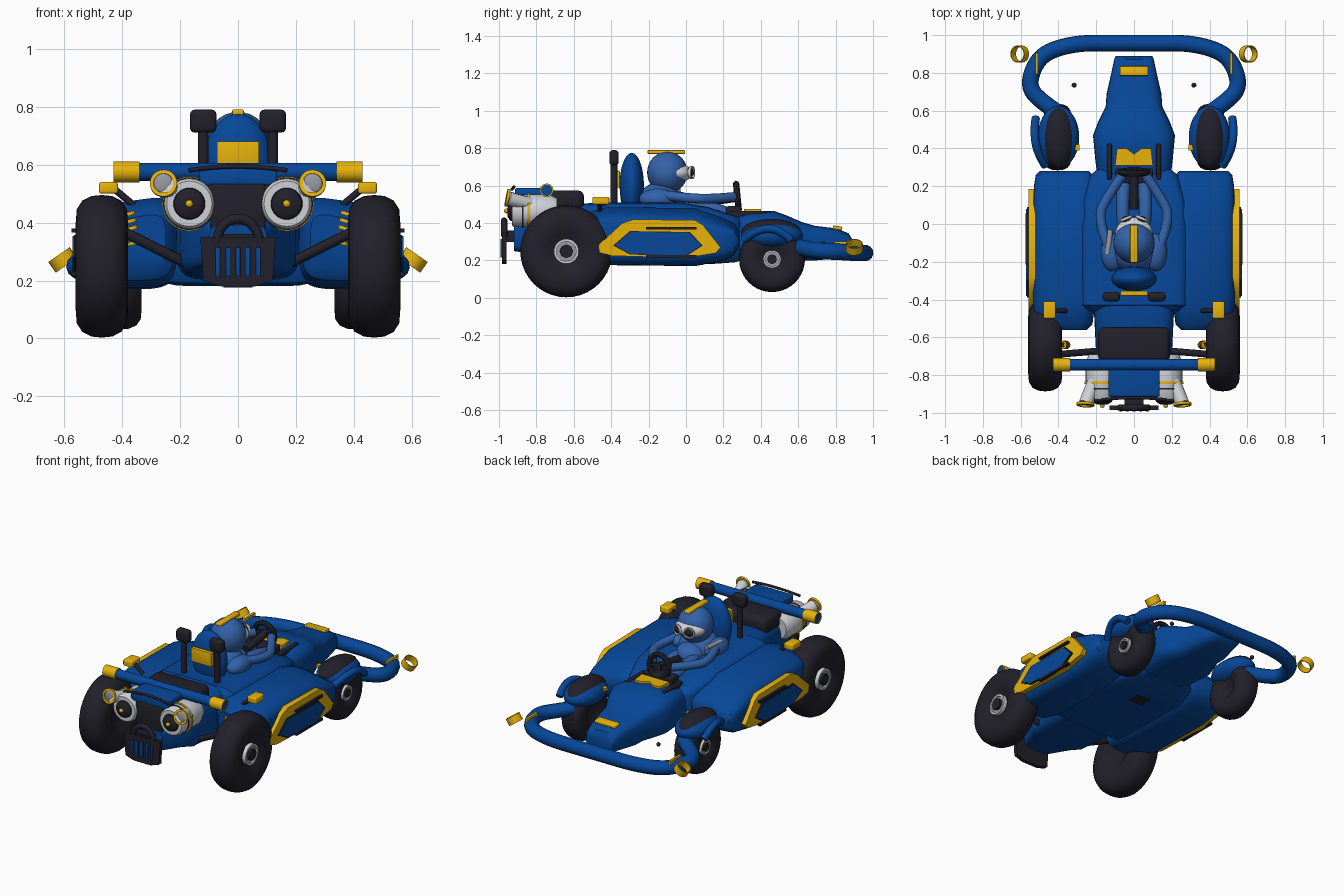
import bpy, bmesh, math
from mathutils import Vector, Matrix

if "Cube" in bpy.data.objects:
    bpy.data.objects.remove(bpy.data.objects["Cube"])


def material(name, rgb):
    m = bpy.data.materials.new(name)
    m.diffuse_color = (*rgb, 1)
    m.use_nodes = True
    m.node_tree.nodes["Principled BSDF"].inputs["Base Color"].default_value = m.diffuse_color
    return m


BLUE = material("body_blue", (0.002, 0.064, 0.32))
SUIT = material("suit_blue", (0.032, 0.125, 0.40))
GOLD = material("gold", (0.80, 0.45, 0.003))
DARK = material("dark_rubber", (0.016, 0.015, 0.024))
WHITE = material("white_metal", (0.62, 0.64, 0.68))
GREY = material("grey_metal", (0.32, 0.33, 0.36))


def finish(name, bm, mat):
    bmesh.ops.recalc_face_normals(bm, faces=bm.faces[:])
    me = bpy.data.meshes.new(name)
    bm.to_mesh(me)
    bm.free()
    ob = bpy.data.objects.new(name, me)
    bpy.context.collection.objects.link(ob)
    me.materials.append(mat)
    return ob


def skin(name, rings, mat, caps=True):
    bm = bmesh.new()
    vs = [[bm.verts.new(p) for p in r] for r in rings]
    n = len(rings[0])
    for a, b in zip(vs, vs[1:]):
        for i in range(n):
            j = (i + 1) % n
            bm.faces.new((a[i], a[j], b[j], b[i]))
    if caps:
        bm.faces.new(vs[0])
        bm.faces.new(vs[-1])
    return finish(name, bm, mat)


def loft(name, sections, mat, cx=0, power=4, n=32, slope=0):
    """Rounded-box cross sections along y: (y, half width, z low, z high); slope drops the outer top edge."""
    sg = lambda v: math.copysign(abs(v) ** (2 / power), v)
    rings = []
    for y, w, lo, hi in sections:
        ring = []
        for i in range(n):
            t = 2 * math.pi * i / n
            c, s = sg(math.cos(t)), sg(math.sin(t))
            out = (1 + math.copysign(1, cx) * c) / 2
            ring.append((cx + w * c, y, (lo + hi) / 2 + (hi - lo) / 2 * s - slope * out * max(0, s)))
        rings.append(ring)
    return skin(name, rings, mat)


def lathe(name, profile, center, axis, mat, n=32, caps=True):
    """Revolve (distance along axis, radius) points around an axis."""
    rot = Vector(axis).to_track_quat('Z', 'Y')
    c = Vector(center)
    rings = [[c + rot @ Vector((r * math.cos(2 * math.pi * i / n), r * math.sin(2 * math.pi * i / n), h))
              for i in range(n)] for h, r in profile]
    return skin(name, rings, mat, caps)


def rod(name, a, b, r, mat, n=20):
    d = Vector(b) - Vector(a)
    return lathe(name, [(0, r), (d.length, r)], a, d, mat, n)


def ring(name, center, axis, outer, inner, depth, mat):
    h = depth / 2
    return lathe(name, [(-h, inner), (-h, outer), (h, outer), (h, inner), (-h, inner)],
                 center, axis, mat, caps=False)


def box(name, center, size, mat, bevel=0.0, rx=0):
    bm = bmesh.new()
    bmesh.ops.create_cube(bm, size=1)
    bmesh.ops.scale(bm, vec=size, verts=bm.verts)
    if bevel:
        bmesh.ops.bevel(bm, geom=bm.edges[:], offset=bevel, segments=3, affect='EDGES', profile=0.5)
    bmesh.ops.transform(bm, matrix=Matrix.Translation(center) @ Matrix.Rotation(rx, 4, 'X'), verts=bm.verts)
    return finish(name, bm, mat)


def ball(name, center, size, mat):
    bm = bmesh.new()
    bmesh.ops.create_uvsphere(bm, u_segments=28, v_segments=16, radius=1)
    bmesh.ops.transform(bm, matrix=Matrix.Translation(center) @ Matrix.Diagonal((*size, 1)), verts=bm.verts)
    return finish(name, bm, mat)


def prism(name, pts, to3d, a, b, mat):
    return skin(name, [[to3d(p, q, d) for p, q in pts] for d in (a, b)], mat)


def tube(name, pts, r, mat):
    cu = bpy.data.curves.new(name, 'CURVE')
    cu.dimensions = '3D'
    cu.bevel_depth, cu.bevel_resolution, cu.use_fill_caps = r, 4, True
    sp = cu.splines.new('NURBS')
    sp.points.add(len(pts) - 1)
    for p, co in zip(sp.points, pts):
        p.co = (*co, 1)
    sp.order_u, sp.use_endpoint_u, sp.resolution_u = 3, True, 8
    ob = bpy.data.objects.new(name, cu)
    bpy.context.collection.objects.link(ob)
    cu.materials.append(mat)
    return ob


# Central hull, nose and engine deck
loft("cockpit_hull", [(-0.46, 0.25, 0.24, 0.48), (-0.43, 0.285, 0.19, 0.51), (-0.02, 0.285, 0.18, 0.51),
                      (0.12, 0.275, 0.18, 0.485), (0.26, 0.23, 0.19, 0.44), (0.3, 0.18, 0.2, 0.42)], BLUE, power=7)
loft("nose", [(0.22, 0.19, 0.2, 0.43), (0.34, 0.205, 0.2, 0.46), (0.47, 0.217, 0.2, 0.465), (0.54, 0.19, 0.2, 0.44),
              (0.62, 0.15, 0.2, 0.405), (0.69, 0.145, 0.2, 0.385), (0.8, 0.12, 0.21, 0.372),
              (0.87, 0.105, 0.22, 0.345), (0.89, 0.097, 0.24, 0.31)], BLUE, power=3.6)
loft("engine_deck", [(-0.92, 0.1, 0.25, 0.39), (-0.77, 0.17, 0.23, 0.45), (-0.7, 0.2, 0.21, 0.5),
                     (-0.4, 0.215, 0.2, 0.51)], BLUE, power=5)
box("engine_cover", (0, -0.64, 0.52), (0.38, 0.19, 0.11), DARK, 0.035)
box("engine_block", (0, -0.82, 0.45), (0.19, 0.2, 0.17), DARK, 0.01)
box("engine_top", (0, -0.82, 0.557), (0.27, 0.19, 0.06), BLUE, 0.01)
box("nose_plate", (0, 0.81, 0.374), (0.15, 0.05, 0.02), GOLD, 0.005, -0.15)
prism("dash_plate", [(-0.09, 0.4), (-0.04, 0.4), (0, 0.37), (0.04, 0.4), (0.09, 0.4), (0.1, 0.31), (-0.1, 0.31)],
      lambda p, q, d: (p, q, d), 0.44, 0.475, GOLD)
box("floor_hatch", (0, 0.05, 0.18), (0.1, 0.08, 0.01), DARK)

# Rear cross bar and curved spoiler strip
rod("cross_bar", (-0.425, -0.745, 0.575), (0.425, -0.745, 0.575), 0.031, BLUE)
tube("spoiler_strip", [(-0.17, -0.93, 0.58), (0, -0.91, 0.608), (0.17, -0.93, 0.58)], 0.008, DARK)

# Rear grille with arch and bars
prism("grille_plate", [(-0.13, 0.35), (-0.12, 0.2), (-0.06, 0.18), (0.06, 0.18), (0.12, 0.2), (0.13, 0.35)],
      lambda p, q, d: (p, d, q), -0.985, -0.96, DARK)
tube("grille_arch", [(0.075 * math.cos(t * math.pi / 8), -0.972, 0.33 + 0.085 * math.sin(t * math.pi / 8))
                     for t in range(9)], 0.017, DARK)
for i in range(5):
    box("grille_bar", (-0.07 + 0.035 * i, -0.982, 0.265), (0.016, 0.02, 0.1), BLUE, 0.003)
box("grille_mount", (0, -0.93, 0.33), (0.1, 0.08, 0.06), DARK)

# Seat back
ball("seat_back", (0, -0.29, 0.6), (0.12, 0.065, 0.175), BLUE)
box("seat_plate", (0, -0.367, 0.635), (0.145, 0.026, 0.09), GOLD, 0.004)

# Driver
ball("helmet", (0, -0.1, 0.67), (0.11, 0.108, 0.112), SUIT)
box("helmet_ridge", (0, -0.105, 0.78), (0.04, 0.2, 0.02), GOLD, 0.005)
ball("face_mask", (0, -0.05, 0.668), (0.098, 0.085, 0.05), WHITE)
ball("torso", (0, -0.14, 0.5), (0.14, 0.12, 0.12), SUIT)
ball("chest", (0, -0.05, 0.5), (0.09, 0.09, 0.07), SUIT)
rod("side_hose", (-0.14, -0.16, 0.57), (-0.125, -0.03, 0.575), 0.014, GREY)
for s in (-1, 1):
    ball("goggle", (s * 0.038, 0.018, 0.67), (0.032, 0.024, 0.025), DARK)
    ring("goggle_rim", (s * 0.042, 0.03, 0.67), (s * 0.4, 1, 0), 0.034, 0.027, 0.014, WHITE)
    ball("shoulder", (s * 0.115, -0.15, 0.53), (0.06, 0.1, 0.055), SUIT)
    tube("arm", [(s * 0.13, -0.13, 0.55), (s * 0.2, 0.03, 0.53), (s * 0.13, 0.16, 0.53), (s * 0.06, 0.26, 0.54)],
         0.026, SUIT)
    tube("leg", [(s * 0.05, -0.05, 0.49), (s * 0.07, 0.1, 0.5), (s * 0.05, 0.22, 0.45)], 0.035, SUIT)

# Steering
lathe("steering_wheel", [(0.017 * math.sin(k * math.pi / 4), 0.07 + 0.017 * math.cos(k * math.pi / 4))
                         for k in range(9)], (0, 0.275, 0.54), (0, 1, 0.1), DARK, caps=False)
rod("steering_column", (0, 0.08, 0.51), (0, 0.29, 0.54), 0.024, DARK)
box("steering_spoke", (0, 0.275, 0.54), (0.13, 0.02, 0.025), DARK)
box("steering_base", (0, 0.255, 0.455), (0.2, 0.08, 0.07), DARK, 0.01)

# Front bumper tube
half = [(0.1, 0.958, 0.24), (0.3, 0.958, 0.24), (0.46, 0.915, 0.24), (0.53, 0.84, 0.245), (0.56, 0.72, 0.25),
        (0.48, 0.64, 0.26), (0.39, 0.58, 0.28)]
tube("front_bumper", [(-x, y, z) for x, y, z in reversed(half)] + half, 0.044, BLUE)


def wheel(prefix, c, R, w, s):
    """Rounded tyre with a small hub."""
    x, y, z = c
    prof = [(-0.55, 0.24), (-0.85, 0.4), (-1, 0.62), (-0.96, 0.8), (-0.75, 0.92), (-0.4, 0.985), (0, 1)]
    prof += [(-h, r) for h, r in reversed(prof[:-1])]
    lathe(prefix + "_tyre", [(h * w, r * R) for h, r in prof], c, (1, 0, 0), DARK, 40)
    ring(prefix + "_rim", (x + s * w * 0.6, y, z), (1, 0, 0), R * 0.27, R * 0.215, w * 0.55, WHITE)
    rod(prefix + "_hub", (x, y, z), (x + s * w * 0.75, y, z), R * 0.22, GREY)
    rod(prefix + "_cap", (x, y, z), (x + s * w * 0.95, y, z), R * 0.15, DARK, 8)


side = lambda s: (lambda p, q, d: (s * d, p, q))
outer = [(-0.48, 0.25), (-0.46, 0.29), (-0.34, 0.4), (-0.28, 0.42), (0.05, 0.415), (0.09, 0.39), (0.185, 0.27),
         (0.16, 0.24), (0, 0.213), (-0.4, 0.225)]
inner = [(-0.39, 0.28), (-0.3, 0.357), (0.02, 0.352), (0.09, 0.28), (0, 0.222), (-0.3, 0.232)]
for s in (-1, 1):
    wheel("rear", (s * 0.47, -0.64, 0.249), 0.246, 0.09, s)
    wheel("front", (s * 0.405, 0.46, 0.207), 0.176, 0.072, s)

    # Side pods with layered panels
    loft("side_pod", [(-0.56, 0.12, 0.24, 0.44), (-0.53, 0.15, 0.2, 0.47), (-0.42, 0.165, 0.175, 0.5),
                      (0.05, 0.165, 0.17, 0.495), (0.2, 0.16, 0.2, 0.44), (0.26, 0.15, 0.23, 0.41),
                      (0.28, 0.13, 0.27, 0.37)], BLUE, cx=s * 0.37, power=4, slope=0.05)
    prism("side_panel", outer, side(s), 0.515, 0.558, GOLD)
    prism("side_panel_edge", inner, side(s), 0.55, 0.566, DARK)
    prism("side_panel_inset", [(-0.15 + (p + 0.15) * 0.96, 0.29 + (q - 0.29) * 0.94) for p, q in inner],
          side(s), 0.56, 0.571, BLUE)
    for z in (0.372, 0.222):
        box("panel_strip", (s * 0.563, -0.08, z), (0.022, 0.27, 0.014), DARK)
    box("pod_pad", (s * 0.447, -0.455, 0.52), (0.065, 0.09, 0.04), GOLD, 0.008)
    rod("pad_stalk", (s * 0.42, -0.46, 0.51), (s * 0.36, -0.46, 0.46), 0.012, DARK)

    # Rear suspension and springs
    rod("rear_arm", (s * 0.16, -0.67, 0.25), (s * 0.4, -0.69, 0.37), 0.018, DARK)
    for k in range(5):
        ring("spring_coil", (s * (0.36 + 0.004 * k), -0.64, 0.33 + 0.025 * k), (s * 0.3, 0, 1),
             0.022, 0.012, 0.013, GOLD)

    # Engines: white drum, thin gold bands, dark core
    e = s * 0.168
    lathe("engine_drum", [(0, 0.078), (0.012, 0.087), (0.2, 0.088), (0.24, 0.07)], (e, -0.93, 0.465), (0, 1, 0), WHITE)
    ring("drum_band", (e, -0.84, 0.465), (0, 1, 0), 0.094, 0.08, 0.014, GOLD)
    ring("drum_seam", (e, -0.872, 0.465), (0, 1, 0), 0.091, 0.08, 0.008, DARK)
    rod("drum_bolt", (s * 0.14, -0.84, 0.5), (s * 0.262, -0.84, 0.5), 0.007, GOLD)
    lathe("drum_core", [(0, 0.03), (0.015, 0.052), (0.04, 0.059)], (e, -0.955, 0.465), (0, 1, 0), DARK)
    ball("drum_tip", (e, -0.96, 0.465), (0.013, 0.013, 0.013), GOLD)

    # Exhaust stubs
    tube("exhaust_pipe", [(s * 0.2, -0.82, 0.5), (s * 0.23, -0.88, 0.51), (s * 0.255, -0.95, 0.533)], 0.037, WHITE)
    ring("exhaust_ring", (s * 0.257, -0.955, 0.535), (s * 0.05, -1, 0.2), 0.047, 0.034, 0.014, GOLD)
    ball("exhaust_mouth", (s * 0.257, -0.951, 0.535), (0.034, 0.008, 0.034), GREY)
    ring("bar_end", (s * 0.385, -0.745, 0.575), (1, 0, 0), 0.036, 0.03, 0.09, GOLD)

    # Headrest posts behind the seat
    rod("post", (s * 0.12, -0.385, 0.48), (s * 0.12, -0.385, 0.74), 0.018, DARK)
    box("post_head", (s * 0.12, -0.385, 0.75), (0.092, 0.05, 0.08), DARK, 0.018)
    box("dash_brace", (s * 0.13, 0.33, 0.44), (0.025, 0.19, 0.05), DARK, 0.008)

    # Front fenders
    ball("front_fender", (s * 0.4, 0.46, 0.335), (0.11, 0.165, 0.075), BLUE)
    ball("fender_cap", (s * 0.4, 0.455, 0.35), (0.088, 0.162, 0.072), DARK)
    tube("fender_wing", [(s * 0.47, 0.31, 0.31), (s * 0.515, 0.38, 0.37), (s * 0.53, 0.5, 0.37), (s * 0.52, 0.56, 0.31)],
         0.022, BLUE)
    box("fender_tab", (s * 0.3, 0.405, 0.36), (0.025, 0.03, 0.02), GOLD)

    # Open bumper lamps and bolts
    ring("bumper_lamp", (s * 0.605, 0.9, 0.271), (s * 0.57, 0, 0.82), 0.045, 0.04, 0.045, GOLD)
    box("bumper_strip", (s * 0.515, 0.85, 0.288), (0.015, 0.11, 0.025), GOLD)
    ball("front_bolt", (s * 0.317, 0.735, 0.29), (0.013, 0.013, 0.013), DARK)

# Convert tubes to meshes, then smooth with sharp edges kept
bpy.ops.object.select_all(action='SELECT')
bpy.context.view_layer.objects.active = bpy.data.objects["front_bumper"]
bpy.ops.object.convert(target='MESH')
bpy.ops.object.select_all(action='SELECT')
bpy.ops.object.shade_smooth_by_angle(angle=math.radians(38))
